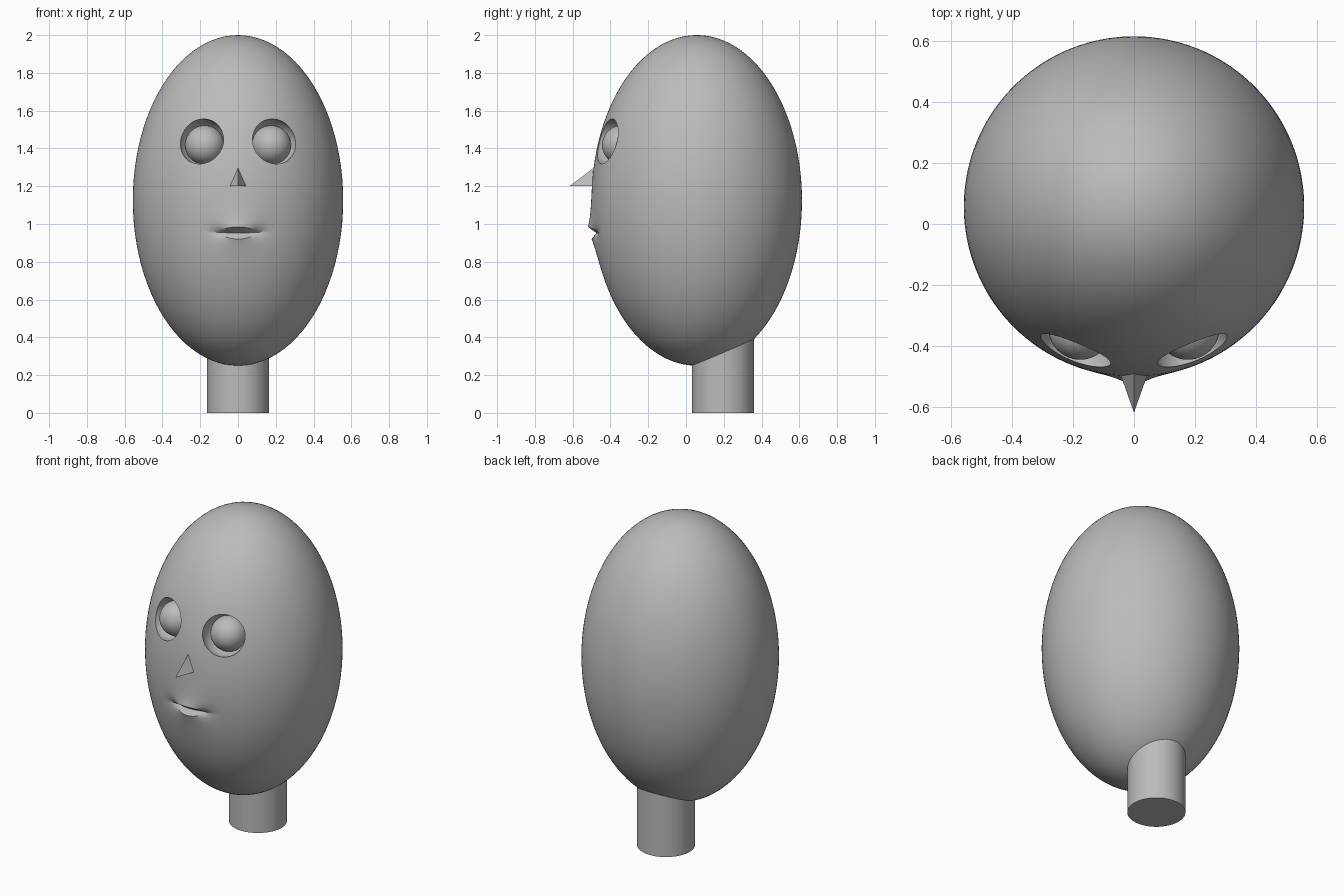
import bpy, bmesh, math
from mathutils import Vector

cube = bpy.data.objects.get("Cube")
if cube:
    bpy.data.objects.remove(cube, do_unlink=True)

grey = bpy.data.materials.new("plain grey")
grey.use_nodes = True
GREY = (0.5, 0.5, 0.5, 1)
grey.diffuse_color = GREY
grey.node_tree.nodes["Principled BSDF"].inputs["Base Color"].default_value = GREY


def finish(bm, name):
    """Turn a bmesh into a named object."""
    bmesh.ops.recalc_face_normals(bm, faces=bm.faces)
    mesh = bpy.data.meshes.new(name)
    bm.to_mesh(mesh)
    bm.free()
    mesh.materials.append(grey)
    obj = bpy.data.objects.new(name, mesh)
    bpy.context.collection.objects.link(obj)
    return obj


def select(obj):
    bpy.ops.object.select_all(action='DESELECT')
    obj.select_set(True)
    bpy.context.view_layer.objects.active = obj


def smooth(obj, angle=30):
    select(obj)
    bpy.ops.object.shade_smooth_by_angle(angle=math.radians(angle))


def ball(name, centre, radius):
    bm = bmesh.new()
    bmesh.ops.create_uvsphere(bm, u_segments=48, v_segments=32, radius=radius)
    bmesh.ops.translate(bm, verts=bm.verts, vec=centre)
    return finish(bm, name)


# Head: an egg whose rings spread out from the mouth
CENTRE = Vector((0, 0.057, 1.125))
RADII = Vector((0.557, 0.557, 0.875))
MOUTH_Z = -0.197
POLE = Vector((0, -math.sqrt(1 - MOUTH_Z ** 2), MOUTH_Z))
SIDE = Vector((1, 0, 0))
UP = SIDE.cross(POLE)
if UP.z < 0:
    UP.negate()
LIP, PUCKER, ROUND = 0.16, 0.42, 0.6
SEGMENTS = 96


def head_point(theta, a):
    """Point at ring angle theta and ray a, with lips pushed out."""
    blend = min(max((theta - LIP) / (ROUND - LIP), 0), 1)
    u = theta * math.cos(a)
    v = theta * math.sin(a) * (0.235 + 0.765 * blend)
    ang = math.hypot(u, v)
    d = POLE.copy()
    if ang > 1e-6:
        d = POLE * math.cos(ang) + (SIDE * u + UP * v) * (math.sin(ang) / ang)
    p = CENTRE + d * RADII
    lift = 0.047 if math.sin(a) > 0 else 0.035
    rim = lift * abs(math.sin(a)) - 0.02
    if theta < LIP:
        t = theta / LIP
        p.y -= rim * t - 0.015 * (1 - t)
    elif theta < PUCKER:
        p.y -= rim * ((PUCKER - theta) / (PUCKER - LIP)) ** 2
    return p


thetas = [LIP * i / 4 for i in range(1, 5)]
thetas += [LIP + (ROUND - LIP) * i / 18 for i in range(1, 19)]
thetas += [ROUND + (math.pi - ROUND) * i / 60 for i in range(1, 60)]
bm = bmesh.new()
rings = [[bm.verts.new(head_point(t, 2 * math.pi * k / SEGMENTS))
          for k in range(SEGMENTS)] for t in thetas]
front = bm.verts.new(head_point(0, 0))
back = bm.verts.new(head_point(math.pi, 0))
for k in range(SEGMENTS):
    n = (k + 1) % SEGMENTS
    bm.faces.new((front, rings[0][k], rings[0][n]))
    bm.faces.new((back, rings[-1][n], rings[-1][k]))
    for inner, outer in zip(rings, rings[1:]):
        bm.faces.new((inner[k], outer[k], outer[n], inner[n]))
head = finish(bm, "head")

# Eye sockets scooped out of the head, with eyeballs inside
for side, s in (("left", 1), ("right", -1)):
    cutter = ball("socket_cutter", (s * 0.19, -0.41, 1.435), 0.123)
    cutter.hide_render = True
    select(head)
    mod = head.modifiers.new("socket", 'BOOLEAN')
    mod.operation = 'DIFFERENCE'
    mod.solver = 'EXACT'
    mod.object = cutter
    bpy.ops.object.modifier_apply(modifier=mod.name)
    bpy.data.objects.remove(cutter, do_unlink=True)
    smooth(ball(side + "_eyeball", (s * 0.176, -0.34, 1.418), 0.104))
smooth(head)

# Nose: a small pointed wedge
bm = bmesh.new()
top, tip, left, right = [bm.verts.new(c) for c in (
    (0, -0.485, 1.3), (0, -0.617, 1.2), (0.047, -0.485, 1.2), (-0.047, -0.485, 1.2))]
for face in ((top, tip, left), (top, right, tip), (tip, right, left), (top, left, right)):
    bm.faces.new(face)
finish(bm, "nose")

# Neck
bm = bmesh.new()
bmesh.ops.create_cone(bm, cap_ends=True, segments=48, radius1=0.164, radius2=0.164, depth=0.5)
bmesh.ops.translate(bm, verts=bm.verts, vec=(0, 0.196, 0.25))
smooth(finish(bm, "neck"))
